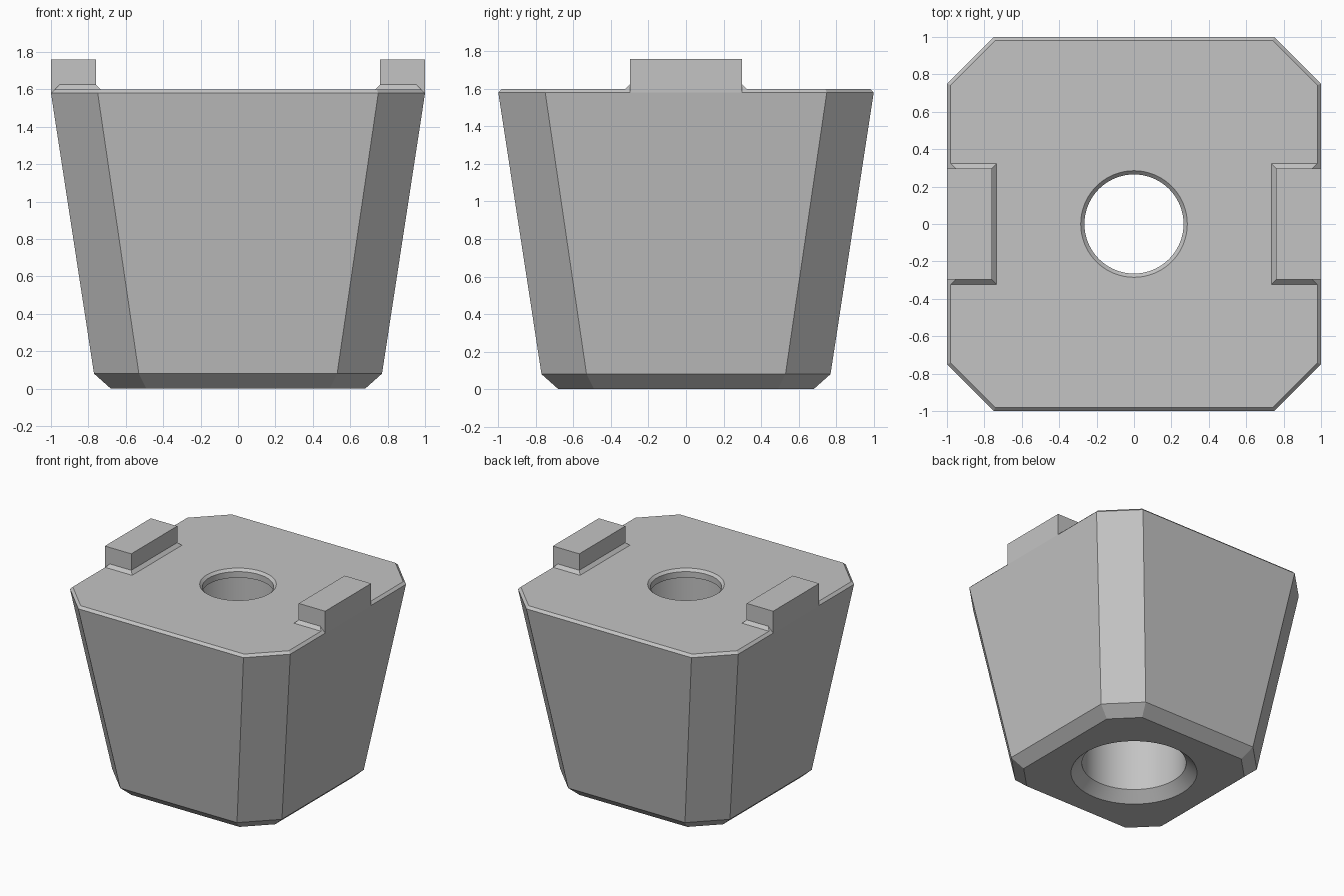
import bpy
import bmesh
import math

default = bpy.data.objects.get("Cube")
if default:
    bpy.data.objects.remove(default, do_unlink=True)

# Single plain grey
grey = bpy.data.materials.new("light grey")
grey.use_nodes = True
colour = (0.55, 0.55, 0.55, 1)
grey.diffuse_color = colour
grey.node_tree.nodes["Principled BSDF"].inputs["Base Color"].default_value = colour


def octagon(half, flat, z):
    """Square ring with cut corners, counter-clockwise."""
    quarter = [(half, -flat), (half, flat)]
    ring = []
    for turn in range(4):
        c, s = [(1, 0), (0, 1), (-1, 0), (0, -1)][turn]
        ring += [(x * c - y * s, x * s + y * c, z) for x, y in quarter]
    return ring


def circle(radius, z, sides=72):
    angles = [2 * math.pi * i / sides for i in range(sides)]
    return [(radius * math.cos(a), radius * math.sin(a), z) for a in angles]


def rectangle(x0, x1, half_y, z):
    return [(x0, -half_y, z), (x1, -half_y, z), (x1, half_y, z), (x0, half_y, z)]


def loft(name, rings, caps=True):
    """Skin a stack of equal-sized rings, from bottom to top."""
    bm = bmesh.new()
    loops = [[bm.verts.new(p) for p in ring] for ring in rings]
    for low, high in zip(loops, loops[1:]):
        for i in range(len(low)):
            j = (i + 1) % len(low)
            bm.faces.new((low[i], low[j], high[j], high[i]))
    if caps:
        bm.faces.new(loops[0][::-1])
        bm.faces.new(loops[-1])
    mesh = bpy.data.meshes.new(name)
    bm.to_mesh(mesh)
    bm.free()
    mesh.materials.append(grey)
    obj = bpy.data.objects.new(name, mesh)
    bpy.context.collection.objects.link(obj)
    return obj


# Tapered body with cut corners and chamfered rims
body = loft("body", [
    octagon(0.68, 0.49, 0),
    octagon(0.77, 0.53, 0.08),
    octagon(1.0, 0.75, 1.58),
    octagon(0.98, 0.742, 1.6),
])

# Stepped bore: wide from below, narrow chamfered mouth on top
bore = loft("bore_cutter", [
    circle(0.498, -0.02),
    circle(0.395, 0.08),
    circle(0.395, 1.53),
    circle(0.265, 1.53),
    circle(0.265, 1.58),
    circle(0.305, 1.62),
])
bore.hide_render = True
cut = body.modifiers.new("bore", "BOOLEAN")
cut.operation = "DIFFERENCE"
cut.solver = "EXACT"
cut.object = bore
bpy.ops.object.select_all(action="DESELECT")
bpy.context.view_layer.objects.active = body
body.select_set(True)
bpy.ops.object.modifier_apply(modifier=cut.name)
bpy.data.objects.remove(bore, do_unlink=True)
bpy.ops.object.shade_smooth_by_angle(angle=math.radians(25))

# Locating lugs on both sides, each with a sloped skirt at its foot
lugs = loft("lugs", [
    rectangle(0.76, 1.0, 0.298, 1.58),
    rectangle(0.76, 1.0, 0.298, 1.76),
])
skirts = loft("lug_skirts", [
    rectangle(0.735, 0.98, 0.323, 1.6),
    rectangle(0.76, 0.955, 0.298, 1.625),
], caps=False)
for part in (lugs, skirts):
    mirror = part.modifiers.new("both sides", "MIRROR")
    mirror.use_axis[0] = True
    mirror.use_mirror_merge = False
